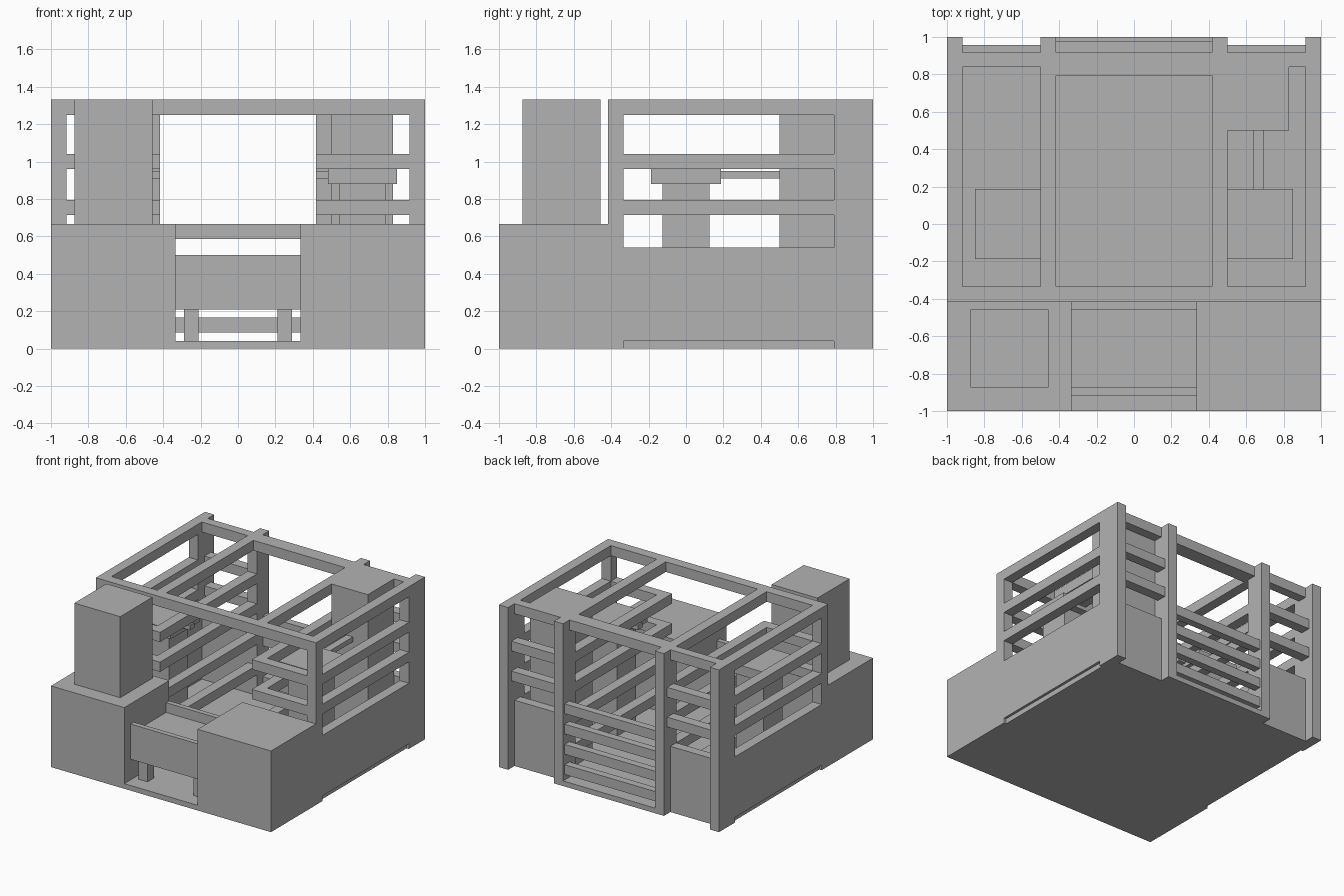
import bpy

cube = bpy.data.objects.get("Cube")
if cube:
    bpy.data.objects.remove(cube, do_unlink=True)

grey = bpy.data.materials.new("plain_grey")
grey.use_nodes = True
colour = (0.45, 0.45, 0.45, 1)
grey.diffuse_color = colour
grey.node_tree.nodes["Principled BSDF"].inputs["Base Color"].default_value = colour


def box(name, x, y, z):
    """Box from (low, high) ranges on each axis."""
    bpy.ops.mesh.primitive_cube_add(size=1, location=[sum(r) / 2 for r in (x, y, z)])
    ob = bpy.context.object
    ob.name = name
    ob.scale = [r[1] - r[0] for r in (x, y, z)]
    bpy.ops.object.transform_apply(location=False, rotation=False, scale=True)
    ob.data.materials.append(grey)


def pair(name, x, y, z):
    """The same box on both sides."""
    box("left_" + name, x, y, z)
    box("right_" + name, (-x[1], -x[0]), y, z)


FLOOR, TOP, BEAM, COUNTER = 0.042, 1.333, 1.25, 0.667
RAILS = [(0.715, 0.795), (0.96, 1.04)]

# Floor, inset along the sides
box("floor", (-0.979, 0.979), (-1, 0.917), (0, FLOOR))
box("door_sill", (-0.417, 0.417), (0.917, 1), (0, FLOOR))

# Front blocks, and the tall block standing on one of them
pair("front_block", (0.333, 1), (-1, -0.417), (0, COUNTER))
box("tall_block", (-0.875, -0.458), (-0.875, -0.458), (COUNTER, TOP))

# Trough between the front blocks
for part, y in (("front", (-0.917, -0.875)), ("back", (-0.458, -0.417))):
    box("trough_" + part, (-0.333, 0.333), y, (0.21, 0.5))
box("trough_bottom", (-0.333, 0.333), (-0.875, -0.458), (0.21, 0.42))
pair("trough_leg", (0.21, 0.29), (-0.875, -0.79), (FLOOR, 0.21))

# Posts
pair("front_post", (0.917, 1), (-0.417, -0.333), (0, TOP))
pair("rear_corner_post", (0.917, 1), (0.79, 1), (0, TOP))
pair("door_post", (0.417, 0.5), (0.84, 1), (0, TOP))

# Low walls
pair("side_wall", (0.917, 1), (-0.333, 0.79), (FLOOR, 0.54))
pair("back_wall", (0.5, 0.917), (0.84, 0.917), (0, 0.54))

# Roof frame
box("front_beam", (-0.917, 0.917), (-0.417, -0.333), (BEAM, TOP))
box("back_beam", (-0.917, 0.917), (0.84, 0.917), (BEAM, TOP))
box("door_beam", (-0.417, 0.417), (0.795, 0.84), (BEAM, TOP))
pair("side_beam", (0.917, 1), (-0.333, 0.79), (BEAM, TOP))
pair("inner_beam", (0.417, 0.5), (-0.333, 0.84), (BEAM, TOP))

# Rails around the two side pens
for rail in RAILS:
    pair("side_rail", (0.917, 1), (-0.333, 0.79), rail)
    pair("front_rail", (0.417, 0.917), (-0.417, -0.333), rail)
    pair("back_rail", (0.5, 0.917), (0.875, 0.958), rail)
for low, high in RAILS + [(0.46, 0.54), (0.21, 0.29)]:
    pair("inner_rail", (0.417, 0.5), (-0.417, 0.84), (low, high))

# Rear gate
for i in range(4):
    low = 0.087 + i / 6
    box("gate_rail", (-0.417, 0.417), (0.917, 0.979), (low, low + 0.08))

# Tables with pedestals
pair("table_top", (0.48, 0.85), (-0.188, 0.188), (0.88, 0.96))
pair("table_pedestal", (0.54, 0.79), (-0.125, 0.125), (FLOOR, 0.88))
pair("table_bracket", (0.417, 0.48), (-0.03, 0.03), (0.91, 0.95))

# Tall cabinet joined to one table by a bar
box("cabinet", (0.5, 0.83), (0.5, 0.84), (FLOOR, TOP))
box("cabinet_bar", (0.635, 0.695), (0.188, 0.5), (0.91, 0.95))
